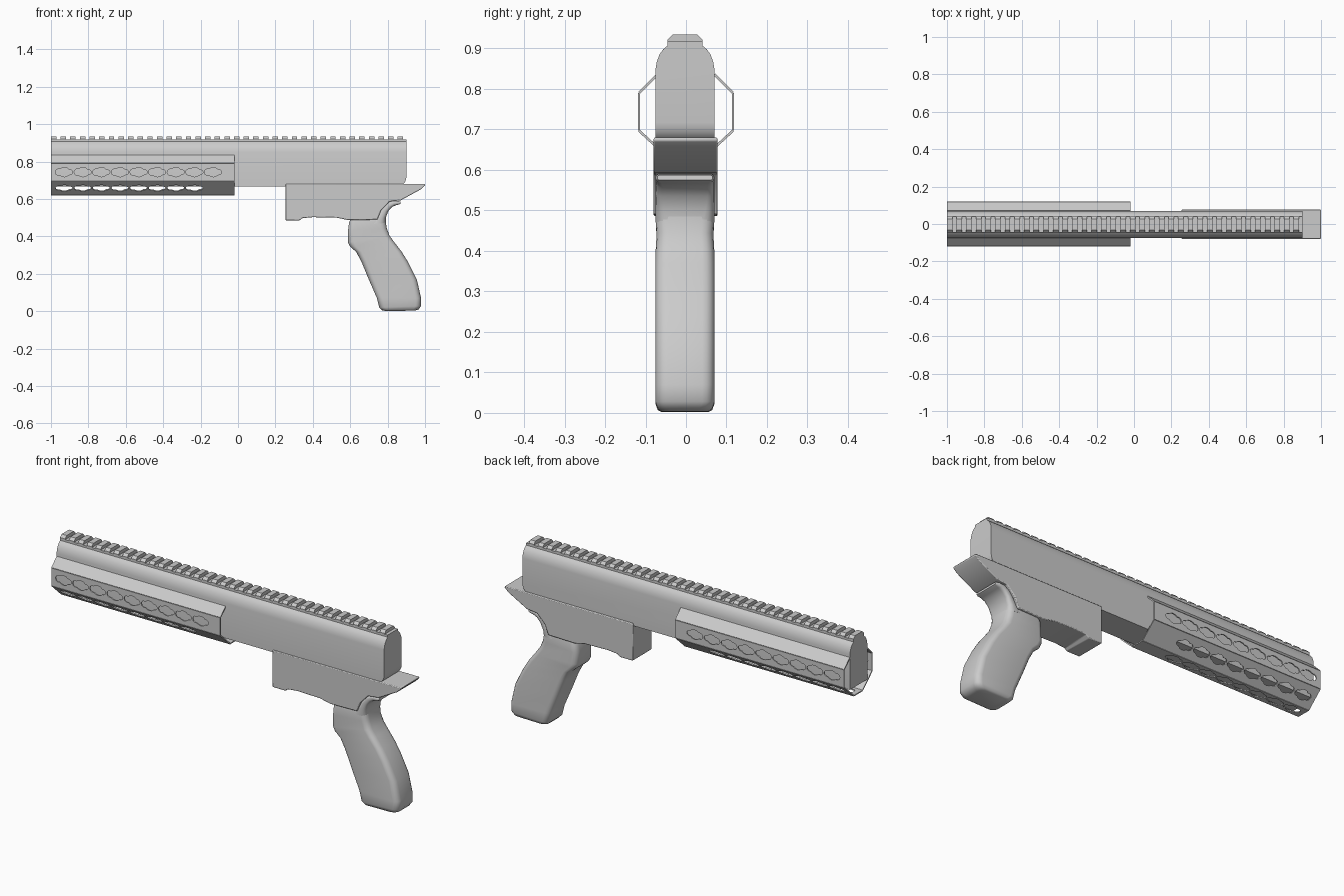
import bpy, bmesh, math
from mathutils import Matrix, Vector

if "Cube" in bpy.data.objects:
    bpy.data.objects.remove(bpy.data.objects["Cube"])

grey = bpy.data.materials.new("plain_grey")
grey.diffuse_color = (0.6, 0.6, 0.6, 1)
grey.use_nodes = True
grey.node_tree.nodes["Principled BSDF"].inputs["Base Color"].default_value = grey.diffuse_color
CY = -0.0025  # the slim parts sit slightly off centre


def add(name, mesh, angle=30):
    mesh.materials.clear()
    mesh.materials.append(grey)
    ob = bpy.data.objects.new(name, mesh)
    bpy.context.collection.objects.link(ob)
    bpy.ops.object.select_all(action='DESELECT')
    ob.select_set(True)
    bpy.context.view_layer.objects.active = ob
    bpy.ops.object.shade_smooth_by_angle(angle=math.radians(angle))
    return ob


def prism(bm, start, end):
    """Closed prism between two matching rings of points."""
    a = [bm.verts.new(p) for p in start]
    b = [bm.verts.new(p) for p in end]
    n = len(a)
    bm.faces.new(a)
    bm.faces.new(b[::-1])
    for i in range(n):
        bm.faces.new((a[i], b[i], b[(i + 1) % n], a[(i + 1) % n]))


def along_x(bm, half, x0, x1):
    """Mirror a half section (y, z) and extrude it along x."""
    sec = half + [(-y, z) for y, z in reversed(half)]
    prism(bm, [(x0, CY + y, z) for y, z in sec], [(x1, CY + y, z) for y, z in sec])


def finish(bm, name, angle=30):
    bmesh.ops.recalc_face_normals(bm, faces=bm.faces)
    me = bpy.data.meshes.new(name)
    bm.to_mesh(me)
    bm.free()
    return add(name, me, angle)


# upper body with rounded shoulders and a rounded rear lower edge
bm = bmesh.new()
along_x(bm, [(.0725, .667), (.0725, .85), (.0695, .868), (.063, .885), (.054, .898),
             (.043, .907), (.043, .918)], -1, .9)
edge = [e for e in bm.edges
        if all(v.co.x > .89 and v.co.z < .67 for v in e.verts)]
bmesh.ops.bevel(bm, geom=edge, offset=.05, segments=6, profile=.5, affect='EDGES')
finish(bm, "upper_body")

# top rail teeth
bm = bmesh.new()
for i in range(37):
    x = -1 + .0515 * i
    along_x(bm, [(.043, .912), (.043, .922), (.030, .935)], x, x + .029)
finish(bm, "top_rail_teeth")

# lower frame with rear tang
frame = [(.255, .68), (.255, .486), (.33, .486), (.345, .498), (.40, .503), (.53, .5),
         (.59, .487), (.745, .49), (.765, .54), (.81, .587), (.87, .593),
         (.978, .652), (1.0, .673), (.997, .68)]
bm = bmesh.new()
prism(bm, [(x, -.08, z) for x, z in frame], [(x, .078, z) for x, z in frame])
lower = finish(bm, "lower_frame")
bev = lower.modifiers.new("soft_edges", 'BEVEL')
bev.width = .004
bev.segments = 2


def loft(name, stations, subdiv):
    """Rounded-rectangle rings; station = front x, z, back x, z, half width."""
    bm = bmesh.new()
    rings = []
    for fx, fz, bx, bz, w in stations:
        f, b = Vector((fx, CY, fz)), Vector((bx, CY, bz))
        d = (b - f).normalized()
        mid, h = (f + b) / 2, (b - f).length / 2
        r = min(.03, h * .8)
        ring = []
        for q, (su, sv) in enumerate([(1, 1), (-1, 1), (-1, -1), (1, -1)]):
            for k in range(5):
                t = math.radians(90 * q + 22.5 * k)
                p = mid + d * (su * (h - r) + r * math.cos(t))
                p.y += sv * (w - r) + r * math.sin(t)
                ring.append(bm.verts.new(p))
        rings.append(ring)
    n = len(rings[0])
    for a, b in zip(rings, rings[1:]):
        for i in range(n):
            bm.faces.new((a[i], a[(i + 1) % n], b[(i + 1) % n], b[i]))
    bm.faces.new(rings[0])
    bm.faces.new(rings[-1])
    ob = finish(bm, name, 50)
    if subdiv:
        ob.modifiers.new("smooth", 'SUBSURF').levels = 1
    return ob


# grip
loft("grip", [
    (.785, .002, .945, .003, .058),
    (.768, .006, .966, .010, .067),
    (.755, .020, .979, .028, .0725),
    (.742, .072, .979, .070, .0725),
    (.695, .180, .956, .170, .0725),
    (.660, .265, .910, .262, .0725),
    (.632, .317, .875, .318, .0725),
    (.600, .345, .835, .370, .0725),
    (.588, .368, .810, .405, .0725),
    (.588, .430, .795, .445, .070),
    (.594, .475, .790, .480, .0725),
    (.602, .493, .790, .496, .068)], False)

# curved web behind the frame, above the grip
loft("grip_web", [
    (.700, .470, .790, .470, .0725),
    (.735, .495, .790, .500, .0725),
    (.762, .540, .804, .536, .0725),
    (.785, .570, .825, .558, .0725),
    (.813, .588, .845, .567, .0725),
    (.845, .590, .862, .571, .0725),
    (.868, .587, .870, .575, .068)], False)

# ---- handguard: folded thin panels with keyhole slots
X0, X1 = -1.0, -.02
SLOT = [(-.046, 0), (-.042, .011), (-.034, .016), (-.022, .016), (-.012, .022),
        (.002, .025), (.016, .022), (.026, .014), (.036, .013), (.044, .007), (.046, 0)]


def panel(name, a, b, slots):
    """Flat panel from section point a to b (y, z), pierced by slots."""
    A, B = Vector((0, *a)), Vector((0, *b))
    v = (B - A).normalized()
    half = (B - A).length / 2
    cu = bpy.data.curves.new(name, 'CURVE')
    cu.dimensions = '2D'
    cu.fill_mode = 'BOTH'
    cu.extrude = .003
    outlines = [[(X0, -half), (X1, -half), (X1, half), (X0, half)]]
    shape = SLOT + [(u, -w) for u, w in SLOT[-2:0:-1]]
    for i in range(slots):
        outlines.append([(-.93 + .0995 * i + u, w) for u, w in shape])
    for pts in outlines:
        sp = cu.splines.new('POLY')
        sp.points.add(len(pts) - 1)
        for p, (u, w) in zip(sp.points, pts):
            p.co = (u, w, 0, 1)
        sp.use_cyclic_u = True
    tmp = bpy.data.objects.new("tmp", cu)
    bpy.context.collection.objects.link(tmp)
    bpy.context.view_layer.update()
    dg = bpy.context.evaluated_depsgraph_get()
    me = bpy.data.meshes.new_from_object(tmp.evaluated_get(dg))
    bpy.data.objects.remove(tmp)
    u = Vector((1, 0, 0))
    m = Matrix((u, v, u.cross(v))).transposed().to_4x4()
    m.translation = (A + B) / 2
    me.transform(m)
    me.name = name
    add(name, me)


for s, side in ((-1, "near"), (1, "far")):
    pts = [(s * .070, .836), (s * .116, .790), (s * .116, .697), (s * .036, .623)]
    panel("handguard_upper_" + side, pts[0], pts[1], 0)
    panel("handguard_side_" + side, pts[1], pts[2], 9)
    panel("handguard_lower_" + side, pts[2], pts[3], 8)
panel("handguard_bottom", (-.036, .623), (.036, .623), 8)
